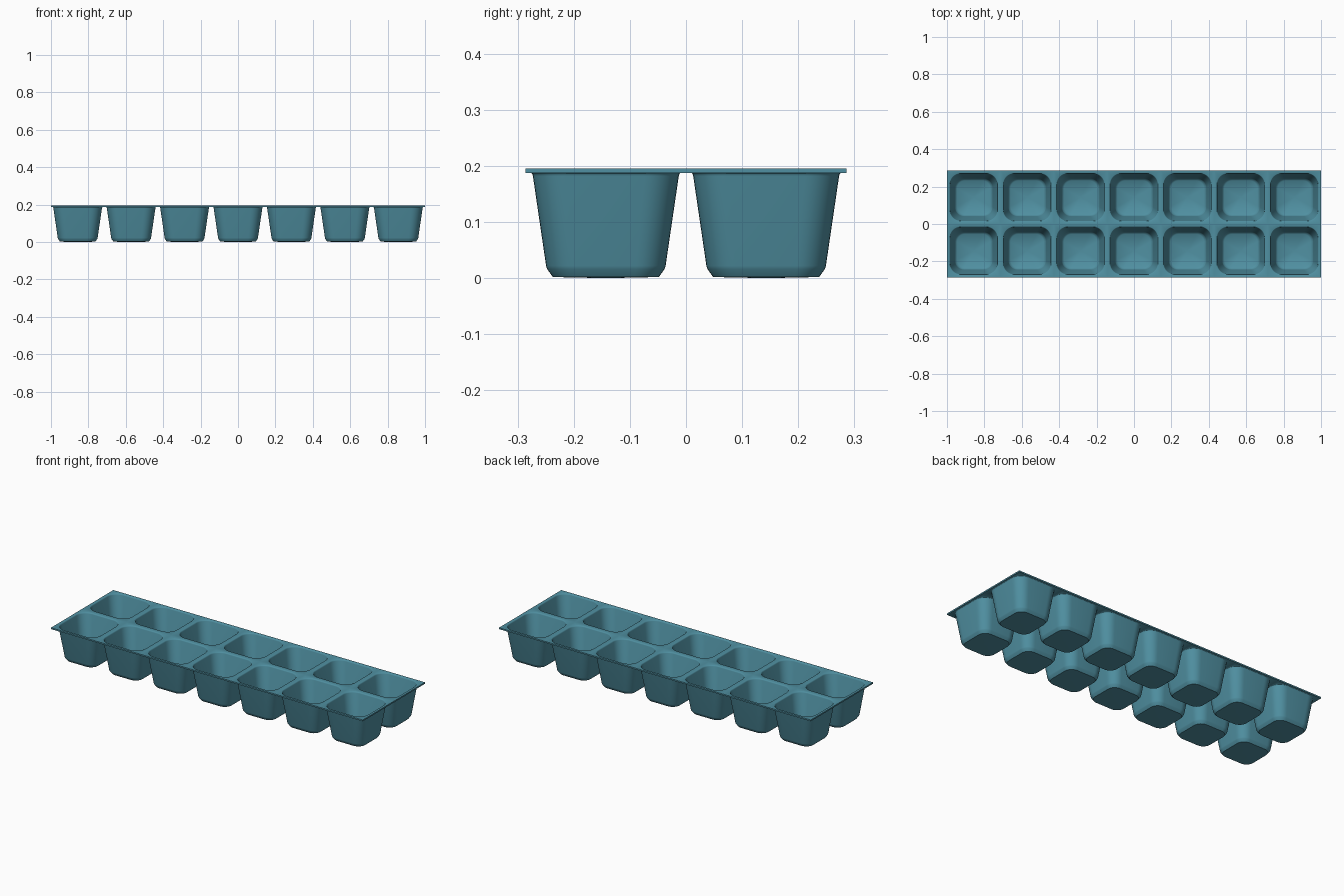
import bpy, bmesh, math

if "Cube" in bpy.data.objects:
    bpy.data.objects.remove(bpy.data.objects["Cube"])

NX, NY = 7, 2
P = 2.0 / NX          # cell pitch
TOP, UNDER = 0.195, 0.187
K = 8                 # segments per rounded corner


def rounded(half, r, z):
    """Rounded-square ring, counter-clockwise."""
    pts = []
    for q in range(4):
        a0 = q * math.pi / 2
        m = a0 + math.pi / 4
        cx = math.copysign(half - r, math.cos(m))
        cy = math.copysign(half - r, math.sin(m))
        for i in range(K + 1):
            a = a0 + i * math.pi / 2 / K
            pts.append((cx + r * math.cos(a), cy + r * math.sin(a), z))
    return pts


def square(z):
    """Cell outline with points matching a rounded ring."""
    h = P / 2
    out = []
    for x, y, _ in rounded(0.13, 0.06, 0):
        s = h / max(abs(x), abs(y))
        out.append((x * s, y * s, z))
    return out


# Rings as (half width, corner radius, z)
inner = [(0.1300, 0.062, TOP), (0.1275, 0.060, 0.1935), (0.1258, 0.059, 0.189),
         (0.1015, 0.050, 0.026), (0.0985, 0.048, 0.017), (0.0885, 0.042, 0.0085)]
outer = [(0.1325, 0.064, UNDER), (0.1310, 0.063, 0.1855), (0.1300, 0.062, 0.182),
         (0.1065, 0.052, 0.022), (0.1045, 0.051, 0.016), (0.0945, 0.044, 0.002)]

bm = bmesh.new()


def shell(rings, floor_z, ox, oy, flip):
    loops = [[bm.verts.new((x + ox, y + oy, z)) for x, y, z in ring] for ring in rings]
    n = len(loops[0])
    for a, b in zip(loops, loops[1:]):
        for i in range(n):
            j = (i + 1) % n
            f = [a[i], a[j], b[j], b[i]]
            bm.faces.new(f[::-1] if flip else f)
    c = bm.verts.new((ox, oy, floor_z))
    last = loops[-1]
    for i in range(n):
        f = [last[i], last[(i + 1) % n], c]
        bm.faces.new(f[::-1] if flip else f)


# Cups with their share of the top plate
for ix in range(NX):
    for iy in range(NY):
        ox, oy = (ix - (NX - 1) / 2) * P, (iy - (NY - 1) / 2) * P
        shell([square(TOP)] + [rounded(*r) for r in inner], 0.0065, ox, oy, False)
        shell([square(UNDER)] + [rounded(*r) for r in outer], 0.0, ox, oy, True)
bmesh.ops.remove_doubles(bm, verts=bm.verts, dist=1e-4)

# Plate rim joining top and underside
edges = [e for e in bm.edges if e.is_boundary]
bmesh.ops.bridge_loops(bm, edges=edges)
bmesh.ops.recalc_face_normals(bm, faces=bm.faces)

mesh = bpy.data.meshes.new("cell_tray")
bm.to_mesh(mesh)
bm.free()
tray = bpy.data.objects.new("cell_tray", mesh)
bpy.context.collection.objects.link(tray)

mat = bpy.data.materials.new("teal_plastic")
mat.diffuse_color = (0.08, 0.28, 0.36, 1)
mat.use_nodes = True
mat.node_tree.nodes["Principled BSDF"].inputs["Base Color"].default_value = mat.diffuse_color
mesh.materials.append(mat)

bpy.context.view_layer.objects.active = tray
tray.select_set(True)
bpy.ops.object.shade_smooth_by_angle(angle=math.radians(50))
